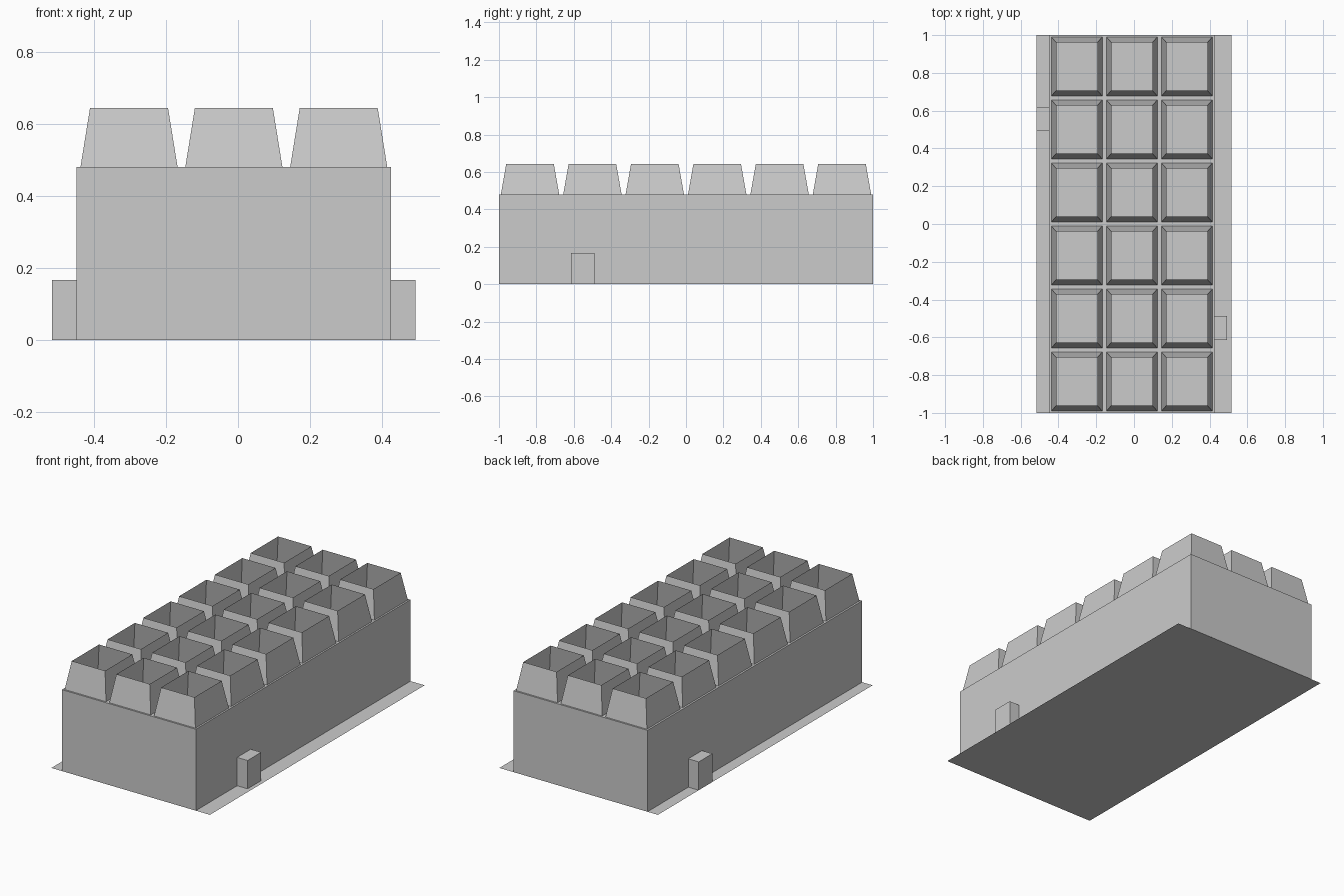
import bpy, bmesh

if "Cube" in bpy.data.objects:
    bpy.data.objects.remove(bpy.data.objects["Cube"])


def make_prism(name, lower, upper, z0, z1, open_top=False, open_bottom=False):
    """Four-sided block between two rectangles (x0, x1, y0, y1)."""
    bm = bmesh.new()
    rings = []
    for (x0, x1, y0, y1), z in ((lower, z0), (upper, z1)):
        rings.append([bm.verts.new((x, y, z))
                      for x, y in ((x0, y0), (x1, y0), (x1, y1), (x0, y1))])
    low, up = rings
    for i in range(4):
        j = (i + 1) % 4
        bm.faces.new((low[i], low[j], up[j], up[i]))
    if not open_top:
        bm.faces.new(up)
    if not open_bottom:
        bm.faces.new(low[::-1])
    mesh = bpy.data.meshes.new(name)
    bm.to_mesh(mesh)
    bm.free()
    obj = bpy.data.objects.new(name, mesh)
    bpy.context.collection.objects.link(obj)
    return obj


def rect(cx, cy, w, d):
    return (cx - w / 2, cx + w / 2, cy - d / 2, cy + d / 2)


# Flat ground sheet
bpy.ops.mesh.primitive_plane_add(size=1)
base = bpy.context.object
base.name = "base_sheet"
base.scale = (1.034, 2.0, 1)

# Main block, standing on the sheet
body = (-0.449, 0.425, -1.0, 1.0)
make_prism("main_block", body, body, 0, 0.48, open_bottom=True)

# Entrance boxes on the two long sides
for name, r in (("left_entrance", (-0.517, -0.449, 0.493, 0.62)),
                ("right_entrance", (0.425, 0.493, -0.615, -0.488))):
    make_prism(name, r, r, 0, 0.167, open_bottom=True)

# Grid of tapered, open-topped rooftop cups
for col in range(3):
    for row in range(6):
        cx = -0.303 + 0.2915 * col
        cy = -0.834 + 0.3336 * row
        make_prism(f"roof_cup_{col}_{row}", rect(cx, cy, 0.27, 0.312),
                   rect(cx, cy, 0.217, 0.254), 0.48, 0.644,
                   open_top=True, open_bottom=True)
